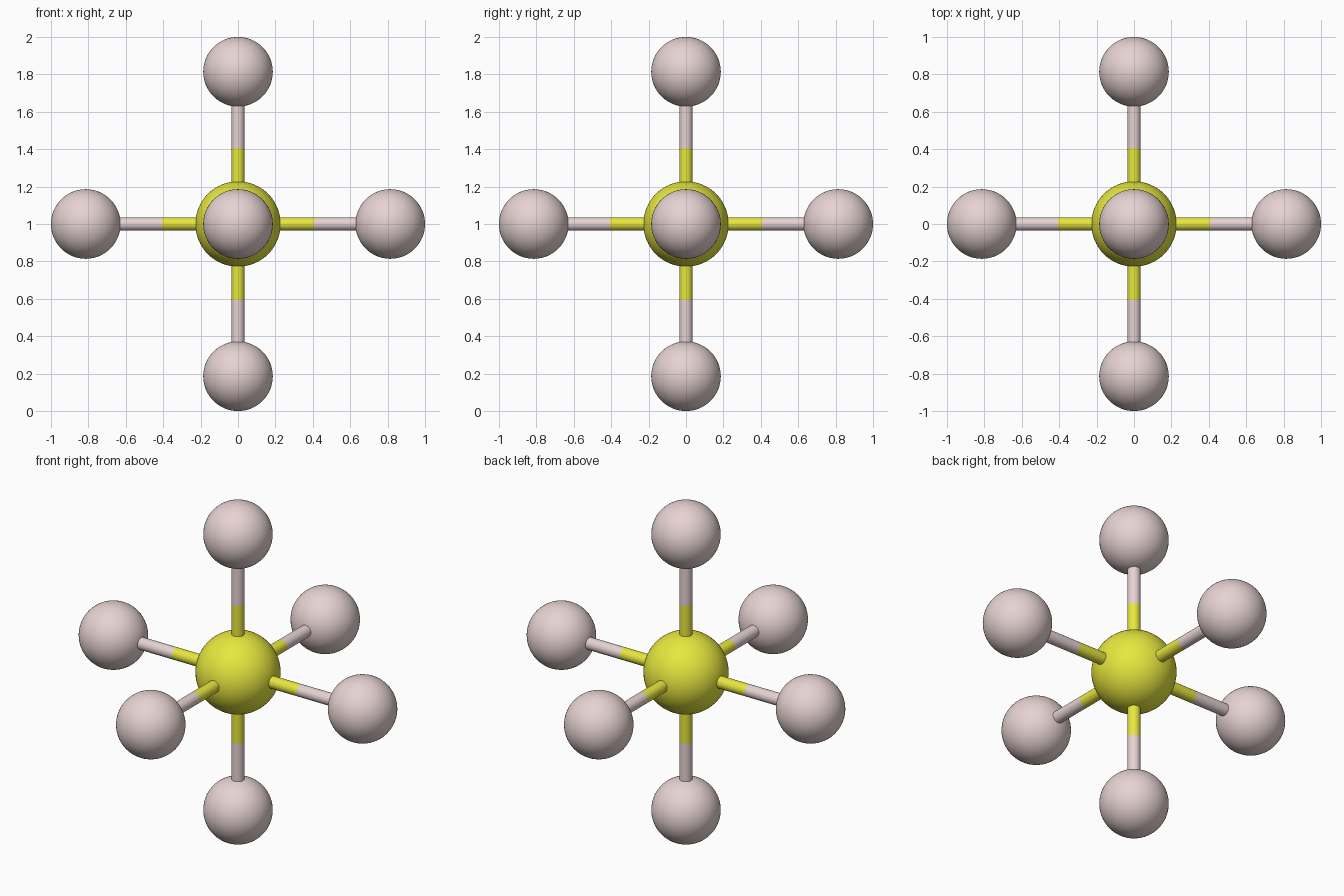
import bpy
from mathutils import Vector

if "Cube" in bpy.data.objects:
    bpy.data.objects.remove(bpy.data.objects["Cube"])

CENTRE = Vector((0, 0, 1))
REACH = 0.814            # centre to outer ball
CORE_R, BALL_R, ROD_R = 0.228, 0.186, 0.035


def material(name, rgb):
    m = bpy.data.materials.new(name)
    m.diffuse_color = (*rgb, 1)
    m.use_nodes = True
    m.node_tree.nodes["Principled BSDF"].inputs["Base Color"].default_value = m.diffuse_color
    return m


yellow = material("yellow", (0.8, 0.8, 0.05))
pink = material("dusty_pink", (0.8, 0.65, 0.65))


def finish(name, mat):
    ob = bpy.context.object
    ob.name = name
    ob.data.materials.append(mat)
    bpy.ops.object.shade_smooth_by_angle()


def ball(name, loc, radius, mat):
    bpy.ops.mesh.primitive_uv_sphere_add(segments=64, ring_count=32, radius=radius, location=loc)
    finish(name, mat)


def rod(name, a, b, mat):
    d = b - a
    bpy.ops.mesh.primitive_cylinder_add(vertices=32, radius=ROD_R, depth=d.length, location=(a + b) / 2,
                                        rotation=d.to_track_quat('Z', 'Y').to_euler())
    finish(name, mat)


# Central ball
ball("central_ball", CENTRE, CORE_R, yellow)

# Six arms: two-tone rod plus outer ball
arms = {"right": (1, 0, 0), "left": (-1, 0, 0), "back": (0, 1, 0),
        "front": (0, -1, 0), "top": (0, 0, 1), "bottom": (0, 0, -1)}
for side, axis in arms.items():
    tip = CENTRE + Vector(axis) * REACH
    mid = (CENTRE + tip) / 2
    rod(side + "_inner_rod", CENTRE, mid, yellow)
    rod(side + "_outer_rod", mid, tip, pink)
    ball(side + "_ball", tip, BALL_R, pink)
